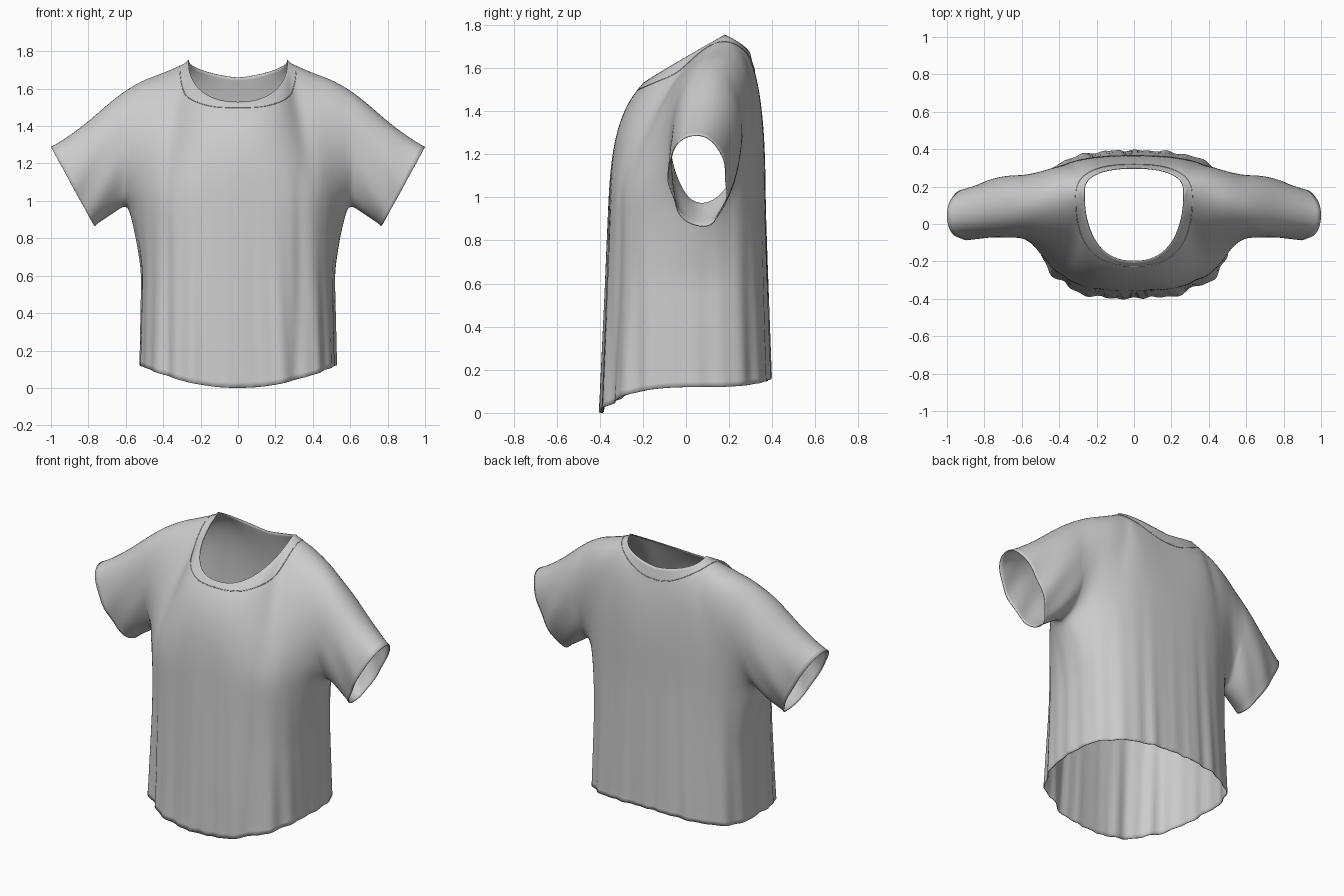
import bpy, bmesh, math
from mathutils import Vector
from mathutils.bvhtree import BVHTree

if "Cube" in bpy.data.objects:
    bpy.data.objects.remove(bpy.data.objects["Cube"])

NT, NS, LOW, UP = 40, 18, 34, 30      # torso columns, sleeve columns, lower rows, upper rows
NECK = 18                             # column where the neckline meets the shoulder
ARMPIT = 0.97
SIDE_Y = 0.08


def interp(pts, t):
    for (a, b), (c, d) in zip(pts, pts[1:]):
        if t <= c:
            return b + (d - b) * max(0, (t - a) / (c - a))
    return pts[-1][1]


def sc(t, power=.78):
    ang = t * math.pi / 2
    return max(0, math.sin(ang)) ** power, max(0, math.cos(ang)) ** power


def bezier(a, b, c, d, t):
    u = 1 - t
    return a * u**3 + b * 3 * u * u * t + c * 3 * u * t * t + d * t**3


SEAM = [(0, .525), (.3, .52), (.62, .515), (.8, .55), (ARMPIT, .60)]     # width at the side seam
CHEST = [(0, .525), (.3, .52), (.62, .515), (.8, .52), (ARMPIT, .53)]    # width in front and back
SHOULDER = [(.265, 1.755), (.33, 1.722), (.4, 1.69), (.5, 1.655), (.6, 1.60),
            (.7, 1.52), (.8, 1.43), (.9, 1.355), (1, 1.29)]
SHOULDER_Y = [(.265, .18), (.6, .10), (1, .05)]


def body_point(t, z, front):
    h = z / ARMPIT
    s, c = sc(t, (.67 + .07 * h) if front else (.74 + .03 * h))
    depth = (-.397 + .037 * h) if front else (.398 - .028 * h)
    w = t**6
    width = interp(SEAM, z) * w + interp(CHEST, z) * (1 - w)
    return Vector((width * s, SIDE_Y + (depth - SIDE_Y) * c, z))


def top_point(i, front):
    if i <= NECK:
        s, c = sc(i / NECK, .84)
        y, z, p = (-.20, 1.53, .95) if front else (.30, 1.66, .6)
        return Vector((.265 * s, .18 + (y - .18) * c, z + (1.755 - z) * (1 - c)**p))
    x = .265 + .335 * (i - NECK) / (NT - NECK)
    return Vector((x, interp(SHOULDER_Y, x), interp(SHOULDER, x)))


def torso_column(i, front):
    t = i / NT
    hem_x = sc(t, .67)[0]
    hem = .12 * hem_x**2 if front else .16 - .04 * hem_x**2
    col = [body_point(t, hem + (ARMPIT - hem) * r / LOW, front) for r in range(LOW)]
    a, d = body_point(t, ARMPIT, front), top_point(i, front)
    w, k = t**4, min(1, t / .7)
    k = k * k * (3 - 2 * k)
    if front:
        c1 = Vector((0, .008, .26)).lerp(Vector((0, -.22, .03)), w)
        c2 = Vector((0, -.12 - .09 * k, -.12 + .09 * k))
    else:
        c1 = Vector((0, 0, .38)).lerp(Vector((0, .23, .03)), w)
        c2 = Vector((0, .05 + .17 * k, -.2 + .2 * k))
    return col + [bezier(a, a + c1, d + c2, d, r / UP) for r in range(UP + 1)]


def sleeve_column(j, front):
    s = j / NS
    a = Vector((.60 + .165 * s, SIDE_Y, ARMPIT - .105 * s))
    x = .6 + .4 * s
    d = Vector((x, interp(SHOULDER_Y, x), interp(SHOULDER, x)))
    if front:
        c1, c2 = Vector((0, -.22 + .04 * s, .03 - .04 * s)), Vector((0, -.21, 0))
    else:
        c1, c2 = Vector((0, .24 - .09 * s * s, .03 - .04 * s)), Vector((0, .235 + .03 * s - .08 * s * s, 0))
    return [bezier(a, a + c1, d + c2, d, r / UP) for r in range(UP + 1)]


def add_panel(bm, columns, flip):
    grid = [[bm.verts.new(p) for p in col] for col in columns]
    for g, h in zip(grid, grid[1:]):
        for r in range(len(g) - 1):
            q = [g[r], h[r], h[r + 1], g[r + 1]]
            bm.faces.new(q[::-1] if flip else q)


# Shirt: front and back panels with sleeves, for both sides
bm = bmesh.new()
for sign in (1, -1):
    for front in (True, False):
        flip = (sign < 0) == front
        mir = lambda col: [Vector((p.x * sign, p.y, p.z)) for p in col]
        torso = [mir(torso_column(i, front)) for i in range(NT + 1)]
        add_panel(bm, torso, flip)
        sleeve = [torso[-1][LOW:]] + [mir(sleeve_column(j, front)) for j in range(1, NS + 1)]
        add_panel(bm, sleeve, flip)
bmesh.ops.remove_doubles(bm, verts=bm.verts, dist=.0004)

# Soften the armholes and shoulders
inner = [v for v in bm.verts if not v.is_boundary]
for _ in range(14):
    bmesh.ops.smooth_vert(bm, verts=inner, factor=.5, use_axis_x=True, use_axis_y=True, use_axis_z=True)

# Hanging folds that fade out toward the chest, and creases near the underarm
FOLDS = [(.33, -.02, .035), (.43, .010, .03), (.08, -.007, .03), (-.05, .007, .03),
         (-.38, -.012, .025), (-.24, .006, .05)]
for v in bm.verts:
    x, y, z = v.co
    fade = max(0, min(1, (1.25 - z) / 1.1))
    if abs(x) < .62 and not (z > .85 and abs(x) > .55):
        ang = math.atan2(y - .02, x)
        out = Vector((math.cos(ang) * .6, math.sin(ang), 0)).normalized()
        d = .004 * math.sin(17 * ang + 1) + .004 * math.sin(29 * ang + 1.5 * z)
        d *= fade**1.3
        if y < 0:
            d += sum(h * math.exp(-((x - c) / w)**2) for c, h, w in FOLDS) * fade**.8
        v.co += out * d
    elif abs(x) > .6 and z < 1.4:
        edge = max(0, 1 - (z - .87) / .5)
        v.co.y += .008 * edge * math.sin(34 * (abs(x) + .5 * z))
bm.normal_update()
tree = BVHTree.FromBMesh(bm)

mesh = bpy.data.meshes.new("shirt")
bm.to_mesh(mesh)
bm.free()
shirt = bpy.data.objects.new("shirt", mesh)
bpy.context.collection.objects.link(shirt)
for p in mesh.polygons:
    p.use_smooth = True
sol = shirt.modifiers.new("cloth_thickness", "SOLIDIFY")
sol.thickness, sol.offset = .005, -1

# Neckline stitching: thin seam laid on the cloth around the collar
pts = []
for k in range(96):
    f = 4 * k / 96
    quad, t = int(f), f - int(f)
    s, c = sc(t if quad % 2 == 0 else 1 - t)
    y_end = -.225 if quad in (0, 3) else .318
    x = .312 * s * (1 if quad < 2 else -1)
    hit = tree.ray_cast(Vector((x, .15 + (y_end - .15) * c, 3)), Vector((0, 0, -1)))
    if hit[0]:
        pts.append(hit[0])
curve = bpy.data.curves.new("neck_stitching", "CURVE")
curve.dimensions = "3D"
curve.bevel_depth, curve.bevel_resolution = .0025, 1
sp = curve.splines.new("POLY")
sp.points.add(len(pts) - 1)
for q, p in zip(sp.points, pts):
    q.co = (*p, 1)
sp.use_cyclic_u = True
bpy.context.collection.objects.link(bpy.data.objects.new("neck_stitching", curve))
